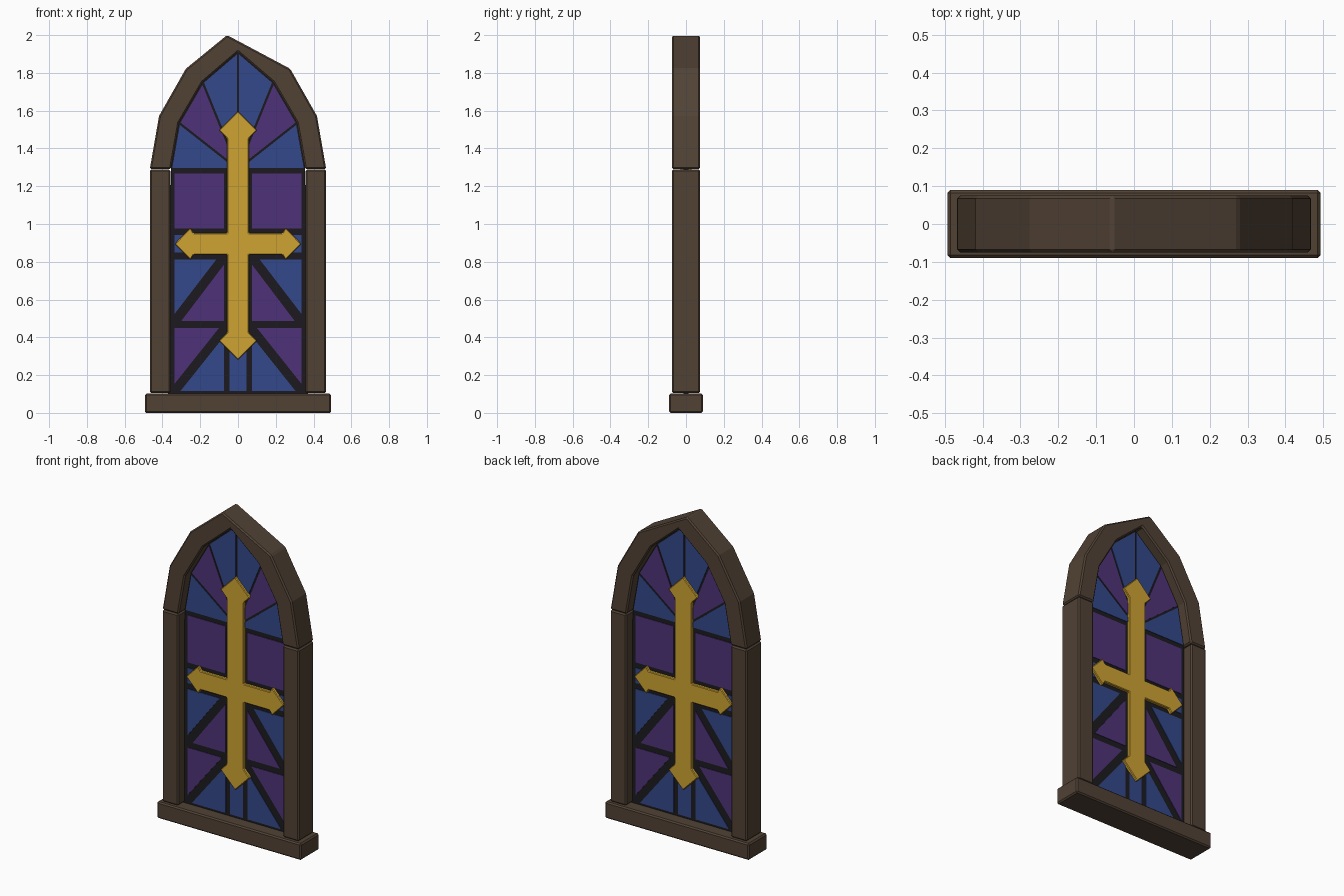
import bpy, bmesh
from mathutils import Vector

if "Cube" in bpy.data.objects:
    bpy.data.objects.remove(bpy.data.objects["Cube"], do_unlink=True)


def material(name, rgb):
    col = tuple((c / 255) ** 2.2 for c in rgb) + (1,)
    m = bpy.data.materials.new(name)
    m.use_nodes = True
    m.diffuse_color = col
    bsdf = m.node_tree.nodes["Principled BSDF"]
    bsdf.inputs["Base Color"].default_value = col
    bsdf.inputs["Roughness"].default_value = 0.8
    return m


wood = material("brown_wood", (82, 68, 56))
lead = material("dark_lead", (34, 32, 36))
blue = material("blue_glass", (54, 74, 138))
purple = material("purple_glass", (80, 54, 120))
gold = material("gold", (206, 162, 54))


def prism(name, outline, half_depth, mat, bevel=0):
    """Extrude an x-z outline evenly to both sides of y = 0."""
    bm = bmesh.new()
    face = bm.faces.new([bm.verts.new((x, -half_depth, z)) for x, z in outline])
    grown = bmesh.ops.extrude_face_region(bm, geom=[face])["geom"]
    for v in grown:
        if isinstance(v, bmesh.types.BMVert):
            v.co.y = half_depth
    bmesh.ops.recalc_face_normals(bm, faces=bm.faces)
    mesh = bpy.data.meshes.new(name)
    bm.to_mesh(mesh)
    bm.free()
    mesh.materials.append(mat)
    ob = bpy.data.objects.new(name, mesh)
    bpy.context.collection.objects.link(ob)
    if bevel:
        mod = ob.modifiers.new("Bevel", "BEVEL")
        mod.width = bevel
        mod.segments = 1
    return ob


def rect(x0, x1, z0, z1):
    return [(x0, z0), (x1, z0), (x1, z1), (x0, z1)]


def flip(points, side):
    return [(x * side, z) for x, z in points]


def shrink(points, gap):
    """Move every edge of a convex outline inward by gap."""
    pts = [Vector(p) for p in points]
    mid = sum(pts, Vector((0, 0))) / len(pts)
    lines = []
    for a, b in zip(pts, pts[1:] + pts[:1]):
        d = (b - a).normalized()
        n = Vector((-d.y, d.x))
        if n.dot(mid - a) < 0:
            n = -n
        lines.append((a + n * gap, d))
    out = []
    for (p, d), (q, e) in zip(lines[-1:] + lines[:-1], lines):
        t = (q - p).cross(e) / d.cross(e)
        out.append(tuple(p + d * t))
    return out


# Frame: sill, two posts and the pointed arch with its off-centre peak
prism("sill", rect(-0.493, 0.493, 0, 0.102), 0.09, wood, 0.008)
for side, label in ((1, "left"), (-1, "right")):
    prism(label + "_post", flip(rect(0.358, 0.467, 0.104, 1.288), side), 0.075, wood, 0.008)

outer = [(0.467, 1.29), (0.418, 1.572), (0.276, 1.822)]
inner = [(0.355, 1.29), (0.312, 1.535), (0.187, 1.75)]
arch = (flip(outer, -1) + [(-0.058, 2.0)] + outer[::-1]
        + inner + [(0, 1.91)] + flip(inner, -1)[::-1])
prism("arch", arch, 0.075, wood, 0.008)

# Lead sheet that shows between the panes
sheet = ([(-0.37, 0.09)] + flip(inner, -1) + [(0, 1.915)] + inner[::-1] + [(0.37, 0.09)])
prism("lead_sheet", sheet, 0.012, lead)

# Glass panes, one half mirrored to the other
body = [
    ("upper_pane", rect(0.074, 0.335, 0.976, 1.268), purple),
    ("middle_strip", rect(0.074, 0.335, 0.848, 0.942), blue),
    ("outer_triangle", [(0.335, 0.812), (0.115, 0.812), (0.335, 0.525)], blue),
    ("inner_triangle", [(0.074, 0.785), (0.074, 0.487), (0.3, 0.487)], purple),
    ("lower_outer_triangle", [(0.335, 0.45), (0.1, 0.45), (0.335, 0.155)], purple),
    ("lower_inner_triangle", [(0.074, 0.405), (0.074, 0.115), (0.305, 0.115)], blue),
]
rim = inner + [(0, 1.91)]
hub = (0, 1.29)
for i, tint in enumerate((blue, purple, blue)):
    body.append(("fan_pane_%d" % (i + 1), shrink([hub, rim[i], rim[i + 1]], 0.006), tint))
for side, label in ((1, "left"), (-1, "right")):
    for name, pts, tint in body:
        prism(label + "_" + name, flip(pts, side), 0.015, tint)
prism("bottom_pane", rect(-0.044, 0.044, 0.115, 0.5), 0.015, blue)

# Cross with arrow-shaped ends
quarter_top = [(0.058, 0.952), (0.058, 1.452), (0.1, 1.496), (0, 1.597)]
right_arm = [(0.058, 0.838), (0.235, 0.838), (0.252, 0.81), (0.335, 0.895),
             (0.252, 0.98), (0.235, 0.952)]
quarter_base = [(0, 0.281), (0.1, 0.382), (0.058, 0.426)]
half = quarter_base + right_arm + quarter_top
cross = half + flip(half[1:-1], -1)[::-1]
prism("cross", cross, 0.03, gold, 0.004)
